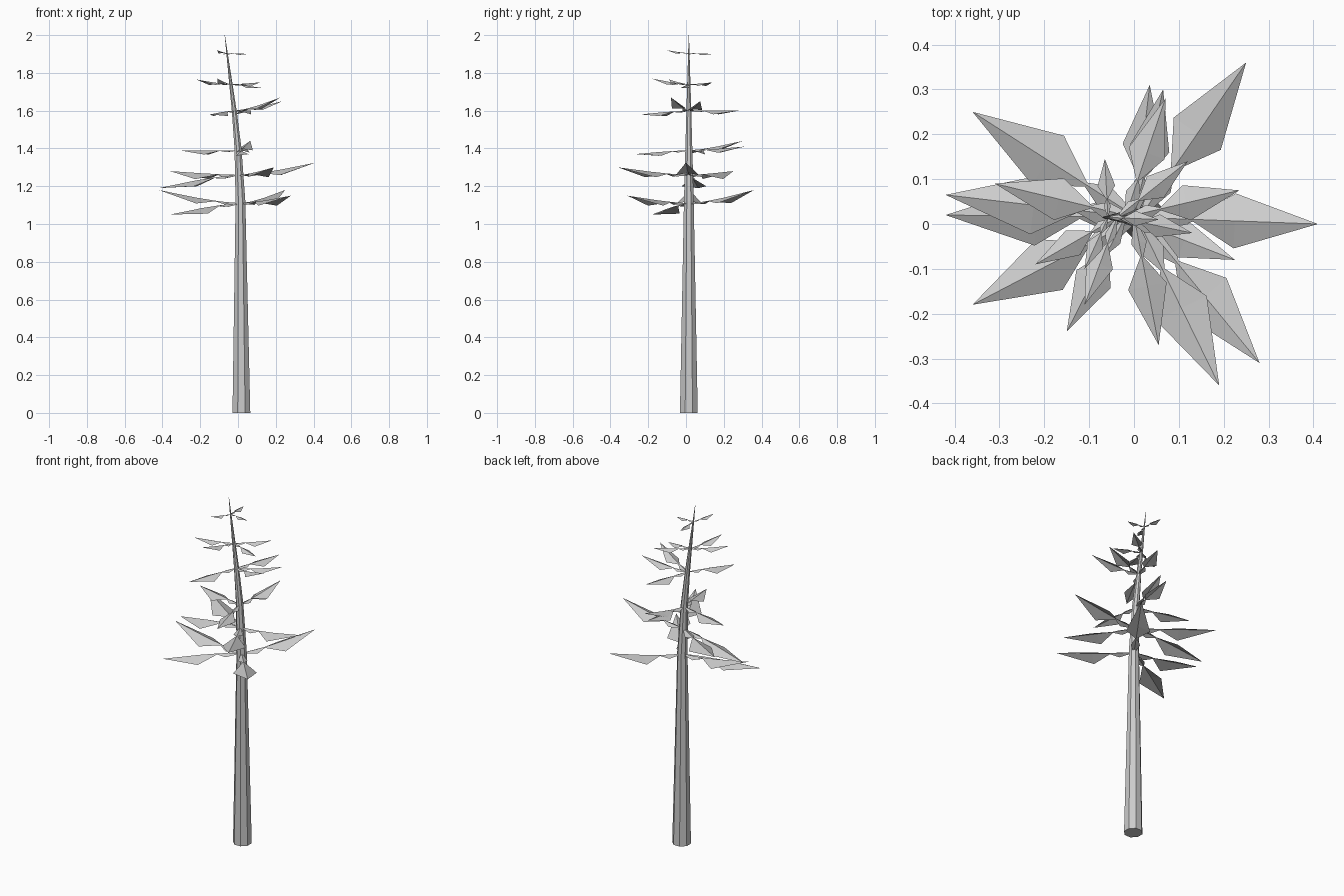
import bpy
import bmesh
import math
from mathutils import Vector

default_cube = bpy.data.objects.get("Cube")
if default_cube:
    bpy.data.objects.remove(default_cube, do_unlink=True)

grey = bpy.data.materials.new("plain grey")
grey.use_nodes = True
colour = (0.6, 0.6, 0.6, 1)
grey.diffuse_color = colour
grey.node_tree.nodes["Principled BSDF"].inputs["Base Color"].default_value = colour

# Trunk path: height, centre x, radius
TRUNK = [(0, 0.018, 0.051), (1.12, 0.013, 0.028), (1.4, 0.0, 0.02),
         (1.6, -0.02, 0.014), (2.0, -0.07, 0.001)]
TRUNK_Y = 0.015
SIDES = 8

# Whorls of fronds: root height, then the tip of each frond
WHORLS = {
    1.11: [(0.25, 0.36, 1.18), (0.28, -0.31, 1.15), (-0.36, -0.18, 1.05), (-0.42, 0.02, 1.18)],
    1.26: [(0.41, 0, 1.325), (0.19, -0.36, 1.3), (-0.36, 0.25, 1.28), (-0.42, 0.065, 1.19)],
    1.39: [(0.065, 0.3, 1.44), (0.035, 0.31, 1.41), (0.055, -0.27, 1.37), (-0.31, 0.09, 1.39)],
    1.6: [(0.07, 0.28, 1.6), (0.225, -0.08, 1.67), (0.235, 0.075, 1.65), (-0.15, -0.24, 1.58)],
    1.74: [(0.12, 0.14, 1.75), (0.13, -0.02, 1.72), (-0.22, -0.09, 1.765), (-0.11, -0.18, 1.77)],
    1.905: [(-0.065, 0.145, 1.9), (-0.11, -0.1, 1.92), (0.055, 0.01, 1.9)],
}

# Frond outline: fraction of length, half width, edge drop (relative to length)
FROND = [(0.0, 0.008, 0.004), (0.2, 0.06, 0.03), (0.31, 0.012, 0.008),
         (0.54, 0.15, 0.07)]


def make_object(name, bm):
    mesh = bpy.data.meshes.new(name)
    bm.to_mesh(mesh)
    bm.free()
    mesh.materials.append(grey)
    obj = bpy.data.objects.new(name, mesh)
    bpy.context.collection.objects.link(obj)


def trunk_centre(z):
    for (z0, x0, _), (z1, x1, _) in zip(TRUNK, TRUNK[1:]):
        if z <= z1:
            return Vector((x0 + (x1 - x0) * (z - z0) / (z1 - z0), TRUNK_Y, z))


def build_trunk():
    bm = bmesh.new()
    rings = []
    for z, x, radius in TRUNK:
        angles = [math.tau * (i + 0.5) / SIDES for i in range(SIDES)]
        rings.append([bm.verts.new((x + radius * math.cos(a),
                                    TRUNK_Y + radius * math.sin(a), z)) for a in angles])
    for low, high in zip(rings, rings[1:]):
        for i in range(SIDES):
            j = (i + 1) % SIDES
            bm.faces.new((low[i], low[j], high[j], high[i]))
    bm.faces.new(rings[0][::-1])
    bm.faces.new(rings[-1])
    make_object("trunk", bm)


def build_frond(bm, root, tip):
    # Ridged blade: a small inner leaf, a pinch, then a long pointed leaf
    axis = tip - root
    length = axis.length
    side = Vector((-axis.y, axis.x, 0)).normalized()
    rows = []
    for t, half, drop in FROND:
        ridge = root + axis * t
        # The ridge stays level near the trunk and bends toward the tip
        ridge.z = root.z + axis.z * t ** 1.4
        down = Vector((0, 0, -drop * length))
        rows.append([bm.verts.new(p) for p in
                     (ridge + side * half * length + down, ridge,
                      ridge - side * half * length + down)])
    for a, b in zip(rows, rows[1:]):
        for i in (0, 1):
            bm.faces.new((a[i], a[i + 1], b[i + 1], b[i]))
    point = bm.verts.new(tip)
    for i in (0, 1):
        bm.faces.new((rows[-1][i], rows[-1][i + 1], point))


build_trunk()
for number, (height, tips) in enumerate(WHORLS.items(), 1):
    bm = bmesh.new()
    for tip in tips:
        build_frond(bm, trunk_centre(height), Vector(tip))
    make_object(f"frond_whorl_{number}", bm)
